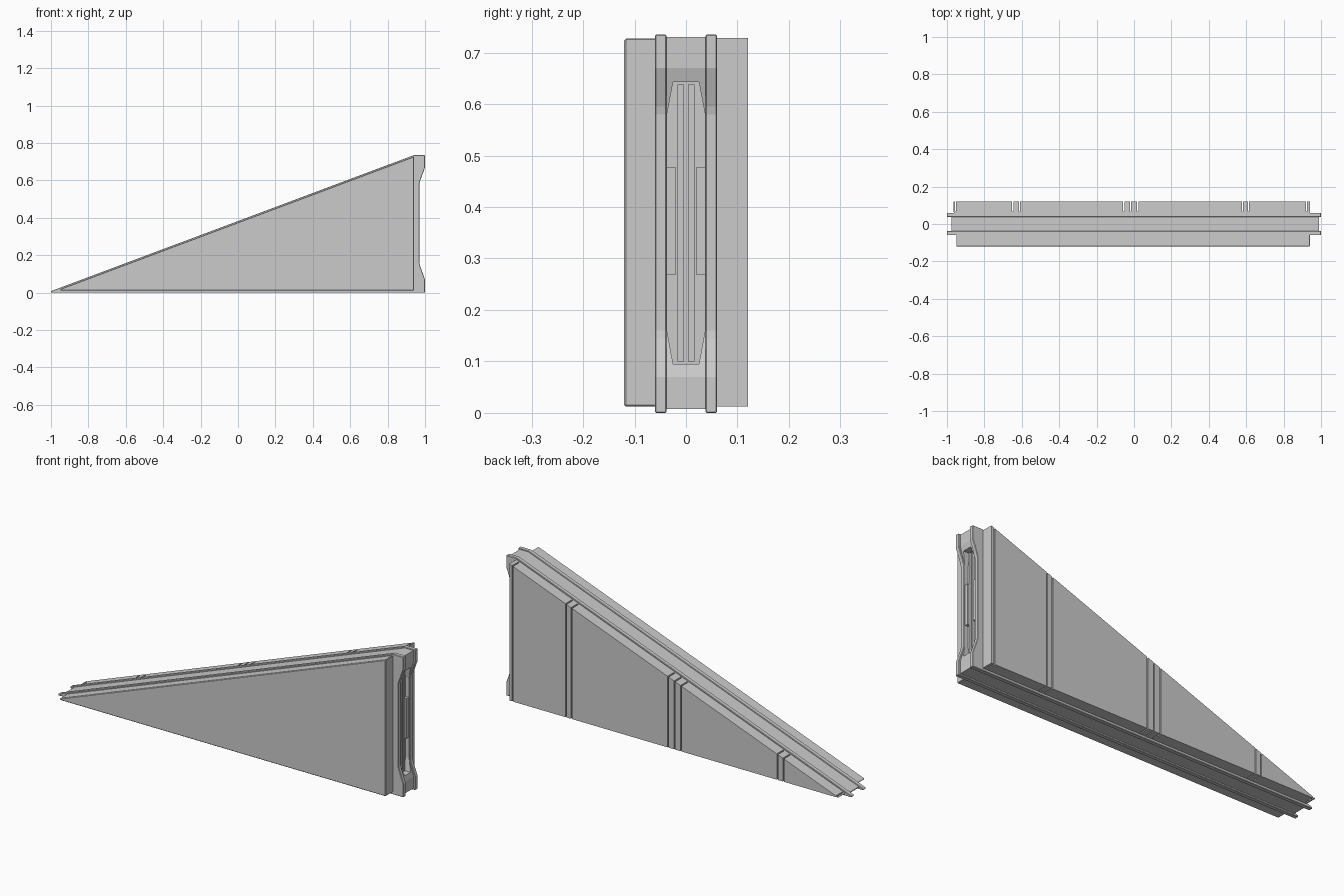
import bpy, bmesh

if "Cube" in bpy.data.objects:
    bpy.data.objects.remove(bpy.data.objects["Cube"])

SLOPE = 0.3747


def top_z(x, drop):
    """Height of the sloping edge, lowered by drop."""
    return 0.735 - drop + SLOPE * (x - 0.94)


def prism(name, profile, a, b, axis='y', bevel=0.0):
    """Extrude a profile: (x, z) along y, or (y, z) along x."""
    bm = bmesh.new()
    def place(p, t):
        return (p[0], t, p[1]) if axis == 'y' else (t, p[0], p[1])
    lo = [bm.verts.new(place(p, a)) for p in profile]
    hi = [bm.verts.new(place(p, b)) for p in profile]
    bm.faces.new(lo)
    bm.faces.new(hi[::-1])
    n = len(profile)
    for i in range(n):
        j = (i + 1) % n
        bm.faces.new((lo[i], hi[i], hi[j], lo[j]))
    bmesh.ops.recalc_face_normals(bm, faces=bm.faces)
    mesh = bpy.data.meshes.new(name)
    bm.to_mesh(mesh)
    bm.free()
    ob = bpy.data.objects.new(name, mesh)
    bpy.context.collection.objects.link(ob)
    if bevel:
        m = ob.modifiers.new("soft_edges", 'BEVEL')
        m.width = bevel
        m.segments = 1
    return ob


def waisted(x0, x1, waist, drop, base):
    """Wedge outline whose tall end is notched in at the middle."""
    return [(x0, base), (x1, base), (x1, 0.07), (waist + 0.003, 0.145), (waist, 0.16),
            (waist, 0.58), (waist + 0.003, 0.595), (x1, 0.67), (x1, 0.735 - drop),
            (0.94, 0.735 - drop), (x0, max(top_z(x0, drop), base + 0.003))]


def wedge(x0, x1, drop, base):
    return [(x0, base), (x1, base), (x1, top_z(x1, drop)), (x0, top_z(x0, drop))]


# Core of the wedge, between the two rails
core = prism("core", waisted(-0.975, 0.99, 0.966, 0.005, 0.008), -0.04, 0.04)

# Slot in the tall end
slot = prism("slot_cutter", [(-0.025, 0.095), (0.025, 0.095), (0.037, 0.16), (0.037, 0.58),
                             (0.025, 0.643), (-0.025, 0.643), (-0.037, 0.58), (-0.037, 0.16)],
             0.945, 1.05, axis='x')
slot.hide_render = True
slot.hide_viewport = True
cut = core.modifiers.new("slot", 'BOOLEAN')
cut.object = slot
cut.solver = 'EXACT'

# Rails, slot ribs and slot pads on both sides
for side, label in ((-1, "front"), (1, "back")):
    prism(label + "_rail", waisted(-1, 1, 0.97, 0, 0), side * 0.038, side * 0.06, bevel=0.002)
    rib = [(side * y, z) for y, z in ((0.004, 0.1), (0.017, 0.1), (0.017, 0.638), (0.004, 0.638))]
    prism(label + "_slot_rib", rib, 0.94, 0.957, axis='x')
    pad = [(side * y, z) for y, z in ((0.02, 0.268), (0.038, 0.268), (0.038, 0.478), (0.02, 0.478))]
    prism(label + "_slot_pad", pad, 0.94, 0.963, axis='x')

# Plain front cladding panel
prism("front_panel", wedge(-0.95, 0.94, 0.007, 0.012), -0.12, -0.055, bevel=0.003)

# Back cladding: a backing sheet and panels separated by narrow grooves
prism("back_sheet", wedge(-0.963, 0.94, 0.007, 0.012), 0.055, 0.066)
joints = [-0.965, -0.955, -0.648, -0.613, -0.055, -0.018, 0.02, 0.58, 0.612, 0.922, 0.94]
for i, (a, b) in enumerate(zip(joints, joints[1:])):
    left = a if i == 0 else a + 0.003
    right = b if i == len(joints) - 2 else b - 0.003
    prism("back_panel_%d" % (i + 1), wedge(left, right, 0.007, 0.012), 0.065, 0.12)
